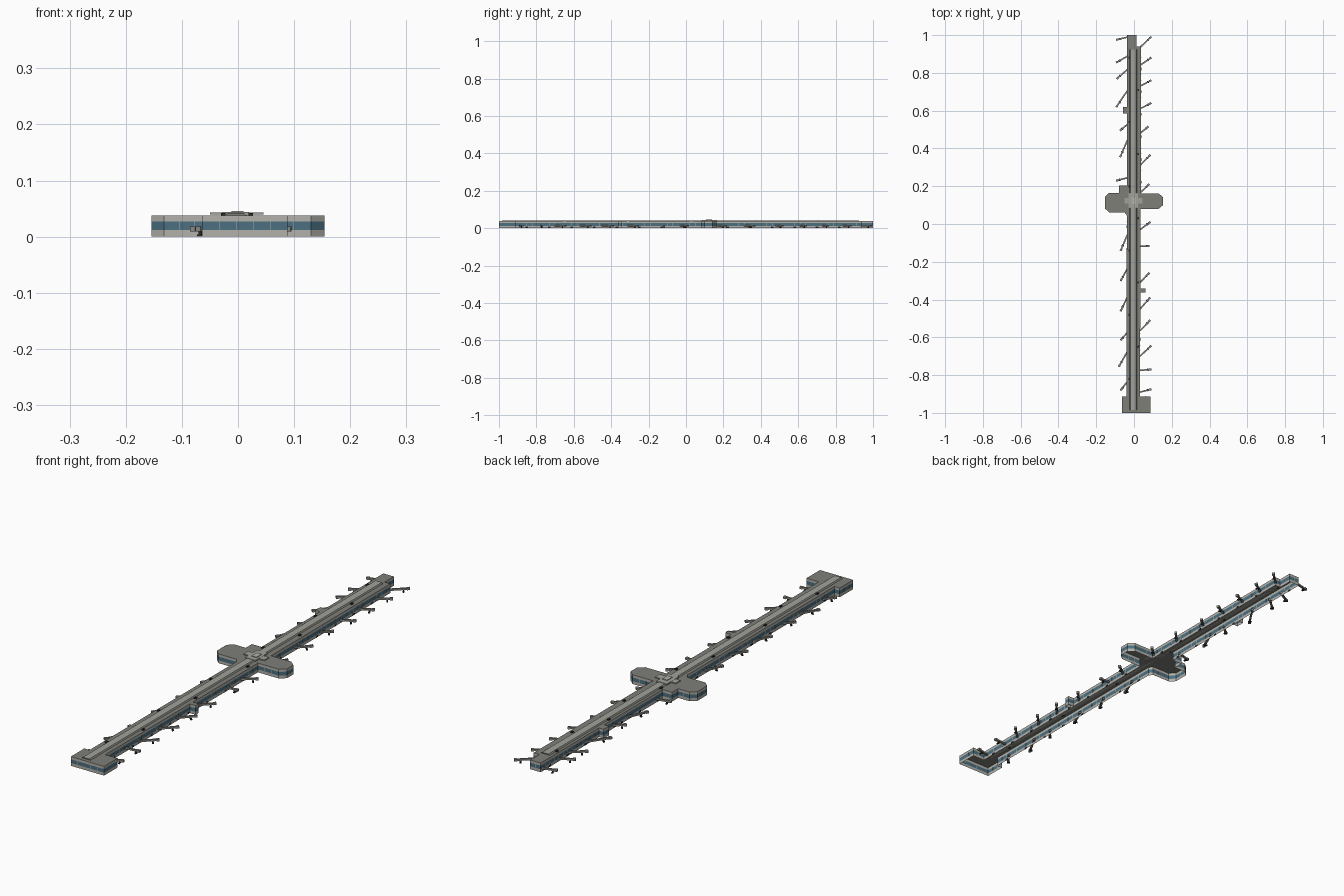
import bpy, bmesh, math
from mathutils import Vector, Matrix

cube = bpy.data.objects.get("Cube")
if cube:
    bpy.data.objects.remove(cube)


def material(name, r, g, b):
    m = bpy.data.materials.new(name)
    m.use_nodes = True
    m.diffuse_color = (r, g, b, 1)
    m.node_tree.nodes["Principled BSDF"].inputs["Base Color"].default_value = (r, g, b, 1)
    return m


WALL = material("pale wall", 0.45, 0.44, 0.4)
GLASS = material("blue glass", 0.07, 0.16, 0.22)
ROOF = material("roof grey", 0.21, 0.21, 0.19)
RIDGE = material("light ridge grey", 0.36, 0.36, 0.33)
BRIDGE = material("bridge grey", 0.27, 0.27, 0.25)
DARK = material("dark steel", 0.025, 0.025, 0.025)

ROOF_Z, SILL_Z, HEAD_Z = 0.038, 0.012, 0.027


def finish(name, bm, *mats):
    mesh = bpy.data.meshes.new(name)
    bm.to_mesh(mesh)
    bm.free()
    for m in mats:
        mesh.materials.append(m)
    obj = bpy.data.objects.new(name, mesh)
    bpy.context.collection.objects.link(obj)
    return obj


def add_box(bm, center, size, angle=0.0, mat=0):
    mtx = (Matrix.Translation(center) @ Matrix.Rotation(angle, 4, "Z")
           @ Matrix.Diagonal((*size, 1)))
    made = bmesh.ops.create_cube(bm, size=1, matrix=mtx)
    for f in {f for v in made["verts"] for f in v.link_faces}:
        f.material_index = mat


def span_box(bm, x0, x1, y0, y1, z0, z1, mat=0):
    add_box(bm, ((x0 + x1) / 2, (y0 + y1) / 2, (z0 + z1) / 2),
            (x1 - x0, y1 - y0, z1 - z0), 0, mat)


def banded_shell(name, outline):
    """Walls in three bands with a flat roof, open underneath."""
    bm = bmesh.new()
    rings = [[bm.verts.new((x, y, z)) for x, y in outline]
             for z in (0, SILL_Z, HEAD_Z, ROOF_Z)]
    n = len(outline)
    for band in range(3):
        low, high = rings[band], rings[band + 1]
        for i in range(n):
            j = (i + 1) % n
            f = bm.faces.new((low[i], low[j], high[j], high[i]))
            f.material_index = 1 if band == 1 else 0
    bm.faces.new(rings[3]).material_index = 2
    return finish(name, bm, WALL, GLASS, ROOF)


# Concourse footprint, counter-clockwise from the south end block
outline = [
    (-0.064, -1), (0.088, -1), (0.088, -0.912), (0.032, -0.912),
    (0.035, 0.08), (0.13, 0.08), (0.154, 0.1), (0.154, 0.142), (0.13, 0.162),
    (0.038, 0.162), (0.038, 0.94), (0.012, 0.94), (0.012, 1), (-0.036, 1),
    (-0.036, 0.205), (-0.08, 0.205), (-0.08, 0.165), (-0.132, 0.165),
    (-0.154, 0.145), (-0.154, 0.082), (-0.132, 0.062), (-0.05, 0.062),
    (-0.038, 0.045), (-0.04, -0.912), (-0.064, -0.912),
]
banded_shell("concourse_hall", outline)

# Small side annexes
for name, x0, x1, y0, y1 in (("right_annex", -0.058, -0.036, 0.585, 0.62),
                             ("left_annex", 0.033, 0.06, -0.362, -0.342)):
    banded_shell(name, [(x0, y0), (x1, y0), (x1, y1), (x0, y1)])

# Window mullions and service doors along every wall
bm = bmesh.new()
doors = bmesh.new()
for i, start in enumerate(outline):
    a, b = Vector(start), Vector(outline[(i + 1) % len(outline)])
    edge = b - a
    angle = math.atan2(edge.y, edge.x)
    count = max(1, round(edge.length / 0.03))
    for k in range(1, count):
        p = a + edge * (k / count)
        add_box(bm, (p.x, p.y, (SILL_Z + HEAD_Z) / 2),
                (0.0012, 0.001, HEAD_Z - SILL_Z), angle)
        if edge.length > 0.5 and k % 4 == 2:
            add_box(doors, (p.x, p.y, 0.004), (0.014, 0.001, 0.008), angle)
finish("window_mullions", bm, WALL)
finish("service_doors", doors, DARK)

# Long raised ridge with sloping flanks and a flat cap
bm = bmesh.new()
profile = [(-0.024, ROOF_Z), (0.015, ROOF_Z), (0.01, 0.042), (-0.019, 0.042)]
ends = [[bm.verts.new((x, y, z)) for x, z in profile] for y in (-0.985, 0.925)]
for i in range(4):
    j = (i + 1) % 4
    f = bm.faces.new((ends[0][i], ends[1][i], ends[1][j], ends[0][j]))
    f.material_index = 0 if i in (1, 3) else 1
for e in ends:
    bm.faces.new(e)
bmesh.ops.recalc_face_normals(bm, faces=bm.faces)
finish("roof_ridge", bm, ROOF, RIDGE)

# Central roof lantern over the crossing
bm = bmesh.new()
span_box(bm, -0.05, 0.045, 0.108, 0.138, 0.039, 0.043)
span_box(bm, -0.028, 0.02, 0.085, 0.165, ROOF_Z, 0.0435)
span_box(bm, -0.012, 0.01, 0.106, 0.14, 0.043, 0.046, 1)
finish("central_lantern", bm, RIDGE, WALL)

# Rooftop plant units, staggered on both sides of the ridge
bm = bmesh.new()
for k in range(6):
    y = 0.88 - 0.34 * k
    add_box(bm, (-0.026, y, 0.04), (0.008, 0.012, 0.005))
    if k < 5:
        add_box(bm, (0.023, y - 0.17, 0.04), (0.008, 0.012, 0.005))
finish("roof_units", bm, DARK)


def boarding_bridge(name, root, tip):
    bm = bmesh.new()
    a, b = Vector(root), Vector(tip)
    d = b - a
    angle = math.atan2(d.y, d.x)
    mid, leg = (a + b) / 2, a + d * 0.72
    add_box(bm, (mid.x, mid.y, 0.0135), (d.length, 0.008, 0.007), angle)
    cab = b - d.normalized() * 0.004
    add_box(bm, (cab.x, cab.y, 0.0135), (0.012, 0.011, 0.009), angle)
    add_box(bm, (leg.x, leg.y, 0.006), (0.004, 0.006, 0.01), angle, 1)
    add_box(bm, (leg.x, leg.y, 0.002), (0.007, 0.012, 0.004), angle, 1)
    finish(name, bm, BRIDGE, DARK)


# Boarding bridges: (y at wall, y at tip, reach)
right_gates = [(0.99, 0.975, 0.093), (0.89, 0.855, 0.093), (0.82, 0.77, 0.09),
               (0.71, 0.62, 0.093), (0.53, 0.495, 0.073), (0.45, 0.355, 0.073),
               (0.245, 0.23, 0.093), (-0.05, -0.14, 0.07), (-0.23, -0.3, 0.07),
               (-0.38, -0.46, 0.07), (-0.57, -0.615, 0.07),
               (-0.67, -0.755, 0.08), (-0.83, -0.88, 0.07)]
left_gates = [(0.935, 0.99, 0.09), (0.84, 0.88, 0.09), (0.73, 0.76, 0.09),
              (0.61, 0.64, 0.09), (0.48, 0.515, 0.075), (0.31, 0.365, 0.085),
              (0.165, 0.21, 0.08), (-0.03, 0.01, 0.085), (-0.117, -0.117, 0.08),
              (-0.31, -0.26, 0.08), (-0.45, -0.39, 0.085),
              (-0.565, -0.51, 0.085), (-0.7, -0.645, 0.09),
              (-0.775, -0.77, 0.09), (-0.89, -0.875, 0.09)]
for side, label, gates in ((-1, "right", right_gates), (1, "left", left_gates)):
    for k, (y0, y1, reach) in enumerate(gates):
        boarding_bridge(f"{label}_boarding_bridge_{k + 1}",
                        (side * 0.032, y0), (side * reach, y1))
